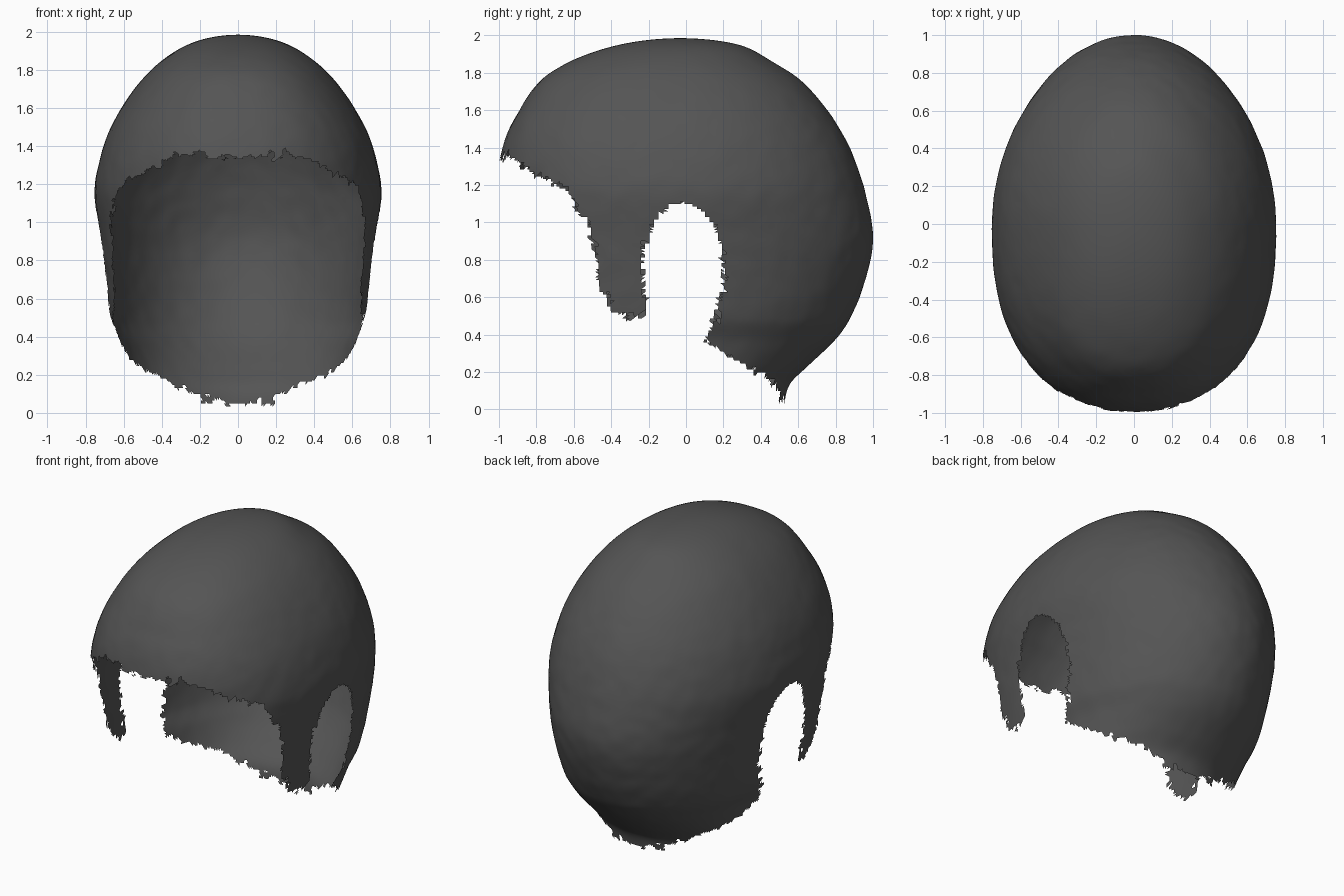
import bpy, bmesh, math
from mathutils import Vector, noise

if "Cube" in bpy.data.objects:
    bpy.data.objects.remove(bpy.data.objects["Cube"])

TOP, YC = 1.985, -0.03
RINGS, SEGS = 190, 288

# height, front y, back y, half width of the head at that height
ROWS = [
    (1.985, -.03, -.03, 0), (1.95, -.355, .28, .22), (1.86, -.62, .46, .385),
    (1.765, -.77, .607, .49), (1.6, -.89, .755, .612), (1.45, -.965, .85, .688),
    (1.3, -1.0, .915, .733), (1.15, -1.0, .96, .753), (.92, -1.0, 1.0, .725),
    (.7, -.99, .962, .70), (.48, -.97, .874, .67), (.364, -.95, .79, .625),
    (.24, -.9, .66, .60), (.134, -.85, .555, .58), (0, -.85, .52, .56)]

# hairline seen from the side (y, z): brow, sideburn, ear arch, nape
HAIRLINE = [
    (-1.2, 1.34), (-1.0, 1.345), (-.93, 1.36), (-.86, 1.30), (-.75, 1.23),
    (-.65, 1.19), (-.58, 1.1), (-.515, .98), (-.485, .85), (-.45, .7),
    (-.42, .57), (-.36, .505), (-.22, .49), (-.225, .6), (-.24, .75),
    (-.215, .9), (-.15, 1.04), (-.08, 1.095), (-.02, 1.11), (.07, 1.08),
    (.15, .99), (.19, .88), (.205, .68), (.17, .52), (.11, .38), (.2, .30),
    (.35, .23), (.45, .16), (.5, .09), (.52, .045), (.6, .03), (1.2, .03),
    (1.2, -1), (-1.2, -1)]

KEYS = [math.sqrt(TOP - r[0]) for r in ROWS]


def profile(z):
    """Smoothly interpolated front, back and half width at height z."""
    q = math.sqrt(max(TOP - z, 0))
    i = 0
    while i < len(KEYS) - 2 and q > KEYS[i + 1]:
        i += 1
    h = KEYS[i + 1] - KEYS[i]
    t = (q - KEYS[i]) / h

    def slope(k, c):
        a, b = max(k - 1, 0), min(k + 1, len(KEYS) - 1)
        return (ROWS[b][c] - ROWS[a][c]) / (KEYS[b] - KEYS[a])

    return [(2*t**3 - 3*t**2 + 1) * ROWS[i][c] + (t**3 - 2*t**2 + t) * h * slope(i, c)
            + (3*t**2 - 2*t**3) * ROWS[i + 1][c] + (t**3 - t**2) * h * slope(i + 1, c)
            for c in (1, 2, 3)]


def inside(y, z):
    """True where the side outline is cut away."""
    hit = False
    for (y0, z0), (y1, z1) in zip(HAIRLINE, HAIRLINE[1:] + HAIRLINE[:1]):
        if (z0 > z) != (z1 > z) and y < y0 + (z - z0) / (z1 - z0) * (y1 - y0):
            hit = not hit
    return hit


def spow(v, e):
    return math.copysign(abs(v) ** e, v)


# rounded cap made of stacked rings
bm = bmesh.new()
apex = bm.verts.new((0, YC, TOP))
prev = None
for r in range(1, RINGS + 1):
    z = TOP * (1 - math.cos(r / RINGS * math.pi / 2))
    z = TOP - z
    front, back, w = profile(z)
    ring = []
    for s in range(SEGS):
        a = 2 * math.pi * s / SEGS
        c, d = math.cos(a), math.sin(a)
        if d < 0:
            e = 2 / 2.3
            x, y = w * spow(c, e), YC + (YC - front) * spow(d, e)
        else:
            x, y = w * c, YC + (back - YC) * d
        # faint unevenness of the surface
        k = 1 + .003 * noise.noise(Vector((x, y, z)) * 11)
        ring.append(bm.verts.new((x * k, YC + (y - YC) * k, z)))
    for s in range(SEGS):
        n = (s + 1) % SEGS
        if prev:
            bm.faces.new((prev[s], ring[s], ring[n], prev[n]))
        else:
            bm.faces.new((apex, ring[s], ring[n]))
    prev = ring

# ragged hairline: trim faces beyond the outline, with jitter
bmesh.ops.triangulate(bm, faces=bm.faces[:])
drop = []
for f in bm.faces:
    p = f.calc_center_median()
    if p.z > 1.5:
        continue
    arch = -.19 < p.y < .3 and p.z > .85
    j = noise.noise_vector(p * 28) * (.012 if arch else .045)
    if inside(p.y + j.y, p.z + j.z):
        drop.append(f)
bmesh.ops.delete(bm, geom=drop, context='FACES')

# remove specks cut loose from the cap
seen, stack = {apex}, [apex]
while stack:
    for e in stack.pop().link_edges:
        for v in e.verts:
            if v not in seen:
                seen.add(v)
                stack.append(v)
bmesh.ops.delete(bm, geom=[v for v in bm.verts if v not in seen], context='VERTS')
bmesh.ops.recalc_face_normals(bm, faces=bm.faces[:])
if apex.normal.z < 0:
    bmesh.ops.reverse_faces(bm, faces=bm.faces[:])
for f in bm.faces:
    f.smooth = True

mesh = bpy.data.meshes.new("hair_cap")
bm.to_mesh(mesh)
bm.free()
hair = bpy.data.objects.new("hair_cap", mesh)
bpy.context.collection.objects.link(hair)

# dark grey hair colour
mat = bpy.data.materials.new("dark_hair")
mat.diffuse_color = (.09, .09, .09, 1)
mat.use_nodes = True
mat.node_tree.nodes["Principled BSDF"].inputs["Base Color"].default_value = mat.diffuse_color
mesh.materials.append(mat)
